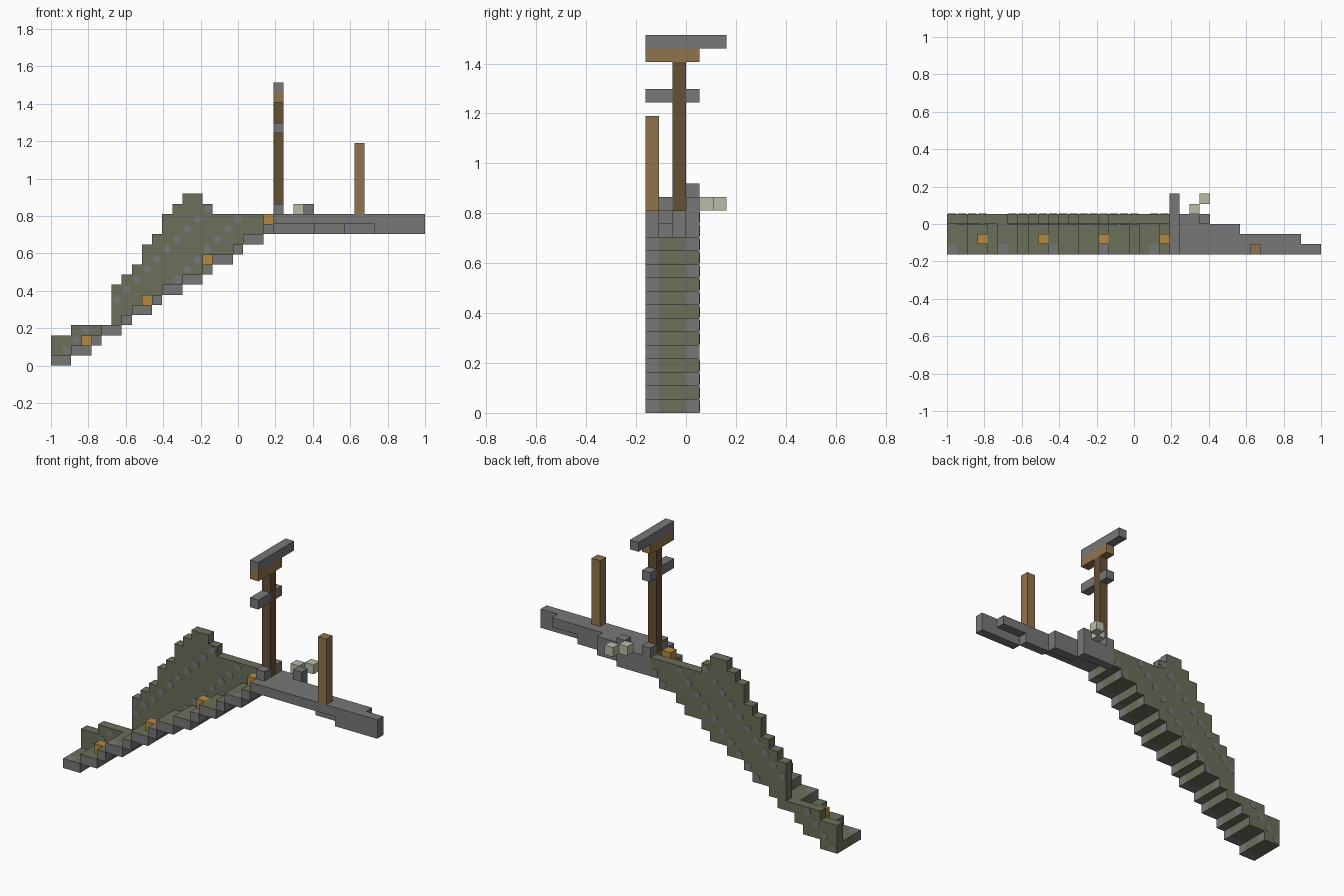
import bpy, bmesh, math
from mathutils import Vector, Matrix

cube = bpy.data.objects.get("Cube")
if cube:
    bpy.data.objects.remove(cube, do_unlink=True)

U = 2 / 37                      # block size
ORIGIN = Vector((-1, -3 * U, 0))


def material(name, rgb):
    m = bpy.data.materials.new(name)
    m.use_nodes = True
    m.diffuse_color = (*rgb, 1)
    m.node_tree.nodes["Principled BSDF"].inputs["Base Color"].default_value = (*rgb, 1)
    return m


STONE = material("grey stone", (0.185, 0.185, 0.187))
MOSS = material("mossy stone", (0.142, 0.16, 0.105))
DARK = material("dark wood", (0.13, 0.082, 0.034))
WOOD = material("light wood", (0.28, 0.175, 0.073))
LAMP = material("lantern orange", (0.46, 0.25, 0.05))
PALE = material("pale stone", (0.5, 0.5, 0.38))

blocks = {}                     # grid cell -> part name


def fill(part, xs, ys, zs):
    for x in range(*xs):
        for y in range(*ys):
            for z in range(*zs):
                blocks[x, y, z] = part


# Stairs: each row runs from the end of the row below
ends = [2, 4, 5, 7, 8, 10, 11, 13, 15, 16, 18, 19, 21, 22]
starts = [0] + ends[:-1]
for z, (a, b) in enumerate(zip(starts, ends)):
    fill("stair_curb", (a, b), (0, 1), (z, z + 1))
    fill("stair_treads", (a, b), (1, 3), (z, z + 1))

# Back wall with a stepped peak
wall_from = [0, 0, 0, 2, 6, 6, 6, 6, 7, 8, 9, 9, 10, 11, 11, 12, 13]
wall_to = ends + [22, 16, 15]
for z, (a, b) in enumerate(zip(wall_from, wall_to)):
    fill("back_wall", (a, b), (3, 4), (z, z + 1))

# Platform narrowing towards the far end, with a stepped support rib below
for y, end in enumerate((37, 35, 29, 26)):
    fill("platform", (22, end), (y, y + 1), (14, 15))
for y, (a, b) in enumerate(((32, 37), (29, 32), (26, 29), (22, 26))):
    fill("platform_rib", (a, b), (y, y + 1), (13, 14))

# Mast with cross bars and base blocks
fill("mast_lower_bar", (22, 23), (0, 4), (23, 24))
fill("mast", (22, 23), (2, 3), (15, 26))
fill("mast_wood_bar", (22, 23), (0, 4), (26, 27))
fill("mast_top_bar", (22, 23), (0, 6), (27, 28))
for y in (1, 3):
    fill("mast_base", (22, 23), (y, y + 1), (15, 16))

# Loose blocks and front post
fill("corner_block", (25, 26), (3, 4), (15, 16))
fill("pale_blocks", (24, 25), (4, 5), (15, 16))
fill("pale_blocks", (25, 26), (5, 6), (15, 16))
fill("front_post", (30, 31), (0, 1), (15, 22))

# Lanterns standing on the stairs
for n in range(4):
    fill("lanterns", (3 + 6 * n, 4 + 6 * n), (1, 2), (2 + 4 * n, 3 + 4 * n))


def curb_rule(cell, n):
    return 1 if n.z > 0.5 and cell[0] % 5 else 0


def wall_rule(cell, n):
    return 1 if n.x > 0.5 and cell[2] % 2 == 0 else 0


PARTS = {
    "stair_curb": ([STONE, MOSS], curb_rule),
    "stair_treads": ([MOSS], None),
    "back_wall": ([MOSS, STONE], wall_rule),
    "platform": ([STONE], None),
    "platform_rib": ([STONE], None),
    "mast": ([DARK], None),
    "mast_lower_bar": ([STONE], None),
    "mast_wood_bar": ([WOOD], None),
    "mast_top_bar": ([STONE], None),
    "mast_base": ([STONE], None),
    "corner_block": ([STONE], None),
    "pale_blocks": ([PALE], None),
    "front_post": ([WOOD], None),
    "lanterns": ([LAMP], None),
}


def finish(name, bm, mats):
    me = bpy.data.meshes.new(name)
    bm.to_mesh(me)
    bm.free()
    for m in mats:
        me.materials.append(m)
    ob = bpy.data.objects.new(name, me)
    bpy.context.collection.objects.link(ob)


def build(part, mats, rule):
    """Skin the exposed sides of a part's blocks, then merge flat areas."""
    bm = bmesh.new()
    for cell in [c for c, p in blocks.items() if p == part]:
        for axis in range(3):
            for sign in (-1, 1):
                n = Vector((0, 0, 0))
                n[axis] = sign
                if tuple(int(c + d) for c, d in zip(cell, n)) in blocks:
                    continue
                a, b = Vector((0, 0, 0)), Vector((0, 0, 0))
                a[(axis + 1) % 3] = 0.5
                b[(axis + 2) % 3] = 0.5 * sign
                mid = Vector(cell) + Vector((0.5, 0.5, 0.5)) + n / 2
                corners = (mid - a - b, mid + a - b, mid + a + b, mid - a + b)
                f = bm.faces.new([bm.verts.new(ORIGIN + c * U) for c in corners])
                f.material_index = rule(cell, n) if rule else 0
    bmesh.ops.remove_doubles(bm, verts=bm.verts, dist=U / 100)
    bmesh.ops.dissolve_limit(bm, angle_limit=0.01, verts=bm.verts,
                             edges=bm.edges, delimit={"MATERIAL"})
    finish(part, bm, mats)


for part, (mats, rule) in PARTS.items():
    build(part, mats, rule)

# Grey spots on both faces of the mossy wall
bm = bmesh.new()
for (x, y, z), part in blocks.items():
    if part == "back_wall" and (x + 3 * z) % 4 == 0:
        spot = Matrix.Translation(ORIGIN + Vector((x + 0.5, y + 0.5, z + 0.5)) * U)
        bmesh.ops.create_cone(bm, cap_ends=True, segments=8, radius1=0.4 * U,
                              radius2=0.4 * U, depth=U + 0.003,
                              matrix=spot @ Matrix.Rotation(math.pi / 2, 4, "X"))
finish("wall_spots", bm, [STONE])
